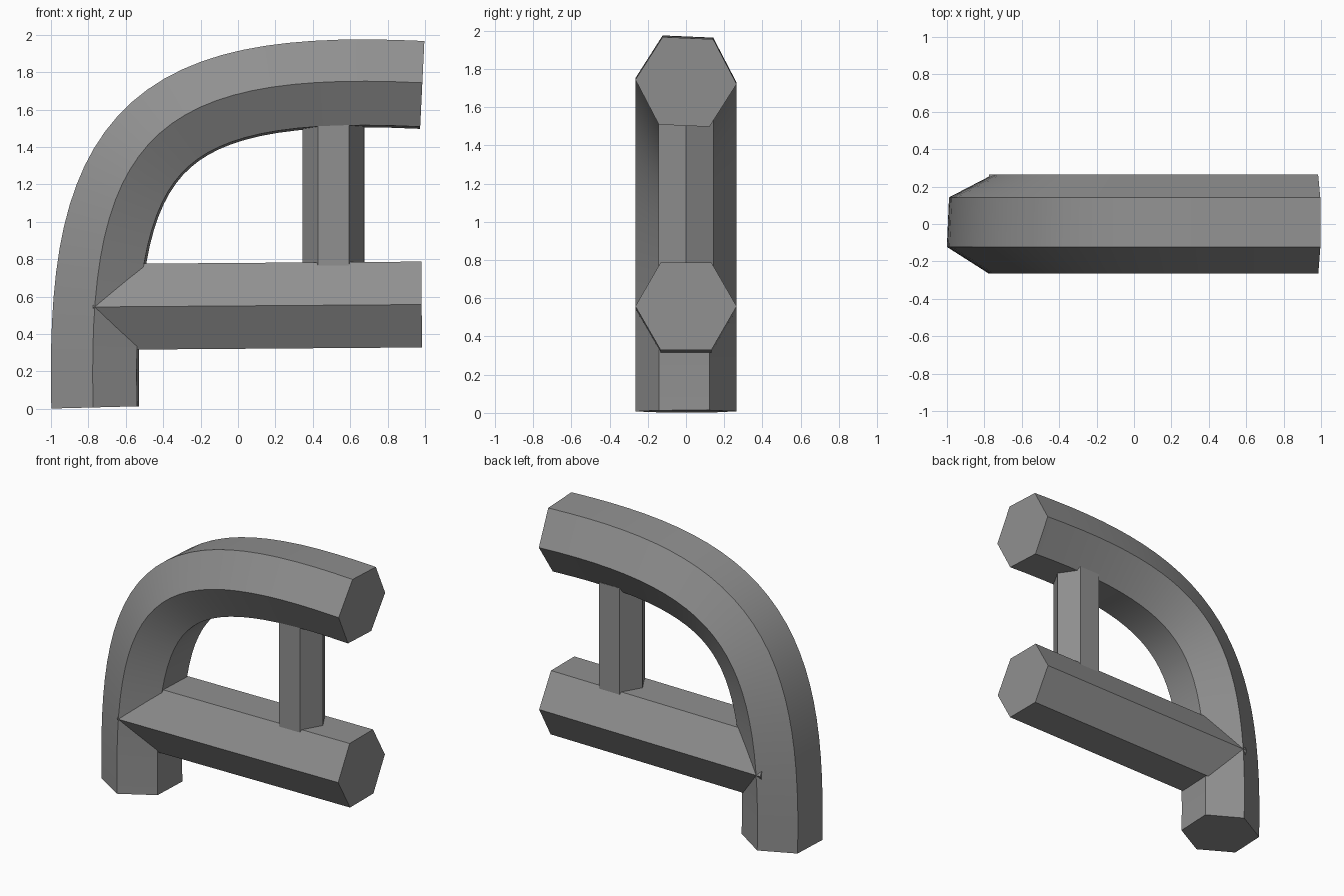
import bpy, bmesh
from math import cos, sin, radians
from mathutils import Vector
from mathutils.geometry import interpolate_bezier

if "Cube" in bpy.data.objects:
    bpy.data.objects.remove(bpy.data.objects["Cube"])

# Dark grey material shared by all parts
grey = bpy.data.materials.new("dark_grey")
grey.diffuse_color = (0.28, 0.28, 0.28, 1)
grey.use_nodes = True
grey.node_tree.nodes["Principled BSDF"].inputs["Base Color"].default_value = grey.diffuse_color


def hex_tube(name, path, side, radius, twist=0.0, t0=None, t1=None):
    """Sweep a hexagon along path; 'side' is the fixed axis its corners point along."""
    bm = bmesh.new()
    rings = []
    last = len(path) - 1
    for i, p in enumerate(path):
        tan = (path[min(i + 1, last)] - path[max(i - 1, 0)]).normalized()
        if i == 0 and t0:
            tan = t0
        if i == last and t1:
            tan = t1
        up = tan.cross(side).normalized()
        ring = []
        for k in range(6):
            a = radians(60 * k + twist)
            ring.append(bm.verts.new(p + radius * (cos(a) * side + sin(a) * up)))
        rings.append(ring)
    for a, b in zip(rings, rings[1:]):
        for k in range(6):
            n = (k + 1) % 6
            bm.faces.new((a[k], a[n], b[n], b[k]))
    bm.faces.new(rings[0])
    bm.faces.new(rings[-1])
    bmesh.ops.recalc_face_normals(bm, faces=bm.faces)
    mesh = bpy.data.meshes.new(name)
    bm.to_mesh(mesh)
    bm.free()
    mesh.materials.append(grey)
    obj = bpy.data.objects.new(name, mesh)
    bpy.context.collection.objects.link(obj)
    return obj


X, Y = Vector((1, 0, 0)), Vector((0, 1, 0))

# Curved main tube, rising from the ground and bending over to the right
start, end = Vector((-0.763, 0, 0.008)), Vector((0.985, 0, 1.732))
h0, h1 = Vector((-0.80, 0, 1.45)), Vector((-0.45, 0, 1.802))
curve = interpolate_bezier(start, h0, h1, end, 28)
arch = hex_tube("curved_tube", curve, Y, 0.265, -2.5,
                (h0 - start).normalized(), (end - h1).normalized())

# Straight lower branch
branch = hex_tube("lower_branch", [Vector((-0.775, 0, 0.545)), Vector((0.982, 0, 0.558))],
                  Y, 0.265)

# Thin post joining branch and arch
post = hex_tube("post", [Vector((0.51, 0, 0.765)), Vector((0.51, 0, 1.53))], X, 0.165)

# Smooth along the bend, crisp along the hexagon edges
bpy.ops.object.select_all(action='DESELECT')
arch.select_set(True)
bpy.context.view_layer.objects.active = arch
bpy.ops.object.shade_smooth_by_angle(angle=radians(30))
